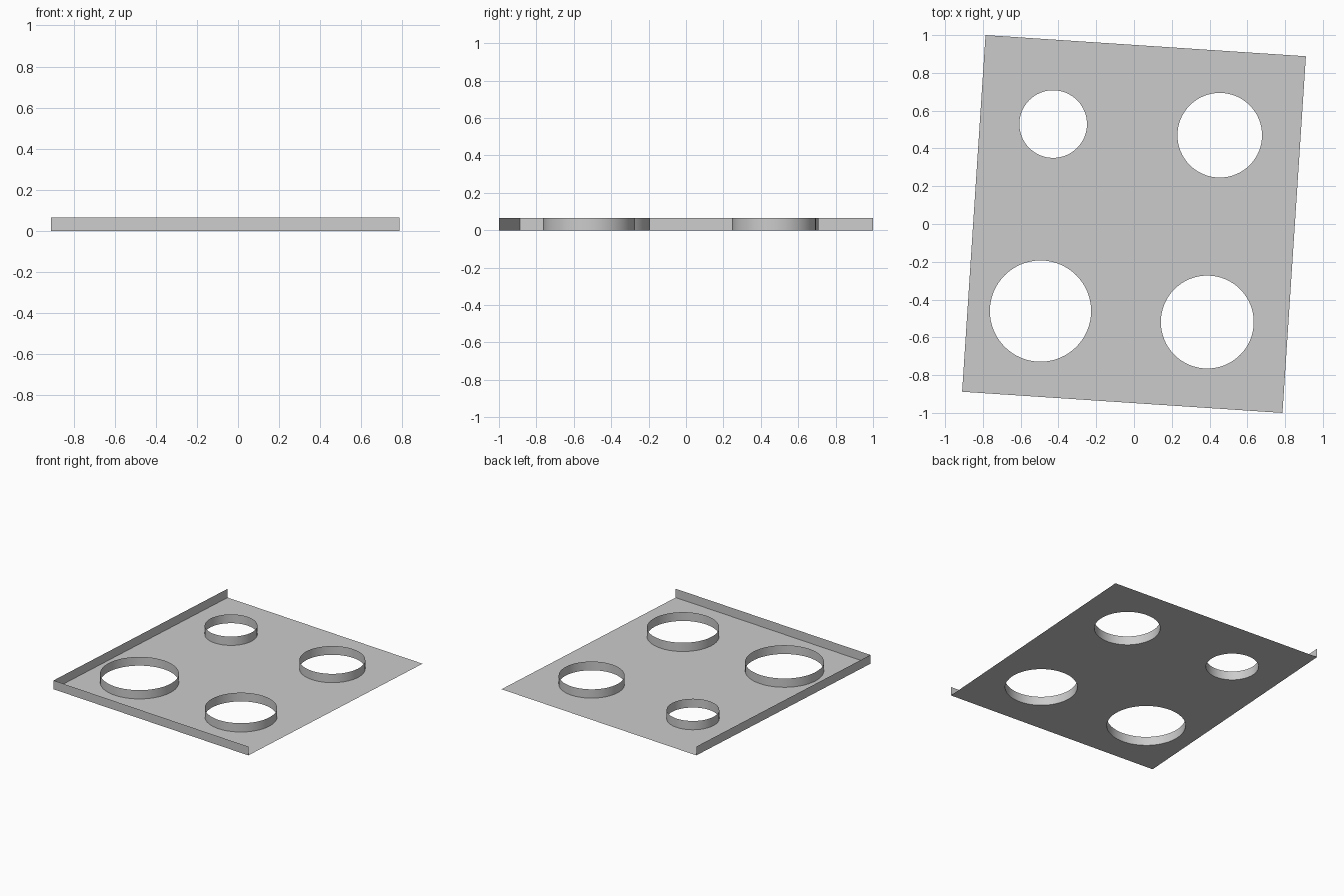
import bpy
import bmesh
from math import cos, sin, tau

if "Cube" in bpy.data.objects:
    bpy.data.objects.remove(bpy.data.objects["Cube"])

HEIGHT = 0.066
SEGMENTS = 64
# Corners: front left, front right, back right, back left
CORNERS = [(-0.91, -0.888), (0.786, -1.0), (0.91, 0.888), (-0.786, 1.0)]
# Openings: name, centre x, centre y, radius
OPENINGS = [
    ("back_left", -0.428, 0.529, 0.179),
    ("back_right", 0.454, 0.470, 0.224),
    ("front_left", -0.495, -0.461, 0.268),
    ("front_right", 0.388, -0.519, 0.246),
]


def circle(x, y, r):
    return [(x + r * cos(tau * i / SEGMENTS), y + r * sin(tau * i / SEGMENTS))
            for i in range(SEGMENTS)]


def finish(name, bm, smooth=False):
    mesh = bpy.data.meshes.new(name)
    bm.to_mesh(mesh)
    bm.free()
    for poly in mesh.polygons:
        poly.use_smooth = smooth
    obj = bpy.data.objects.new(name, mesh)
    bpy.context.collection.objects.link(obj)


def wall(name, path, closed=False, smooth=False):
    """Thin upright strip following a path on the ground."""
    bm = bmesh.new()
    low = [bm.verts.new((x, y, 0)) for x, y in path]
    high = [bm.verts.new((x, y, HEIGHT)) for x, y in path]
    n = len(path)
    for i in range(n if closed else n - 1):
        j = (i + 1) % n
        bm.faces.new((low[i], low[j], high[j], high[i]))
    finish(name, bm, smooth)


# Thin floor sheet with four round openings
bm = bmesh.new()
edges = []
for loop in [CORNERS] + [circle(*o[1:]) for o in OPENINGS]:
    verts = [bm.verts.new((x, y, 0)) for x, y in loop]
    edges += [bm.edges.new((verts[i - 1], verts[i])) for i in range(len(verts))]
bmesh.ops.triangle_fill(bm, edges=edges, use_beauty=True, normal=(0, 0, 1))
for face in bm.faces:
    face.normal_update()
    if face.normal.z < 0:
        face.normal_flip()
finish("floor_sheet", bm)

# Collars around the openings
for name, x, y, r in OPENINGS:
    wall(name + "_collar", circle(x, y, r), closed=True, smooth=True)

# Upright rims on the left and front edges only
wall("left_rim", [CORNERS[3], CORNERS[0]])
wall("front_rim", [CORNERS[0], CORNERS[1]])
